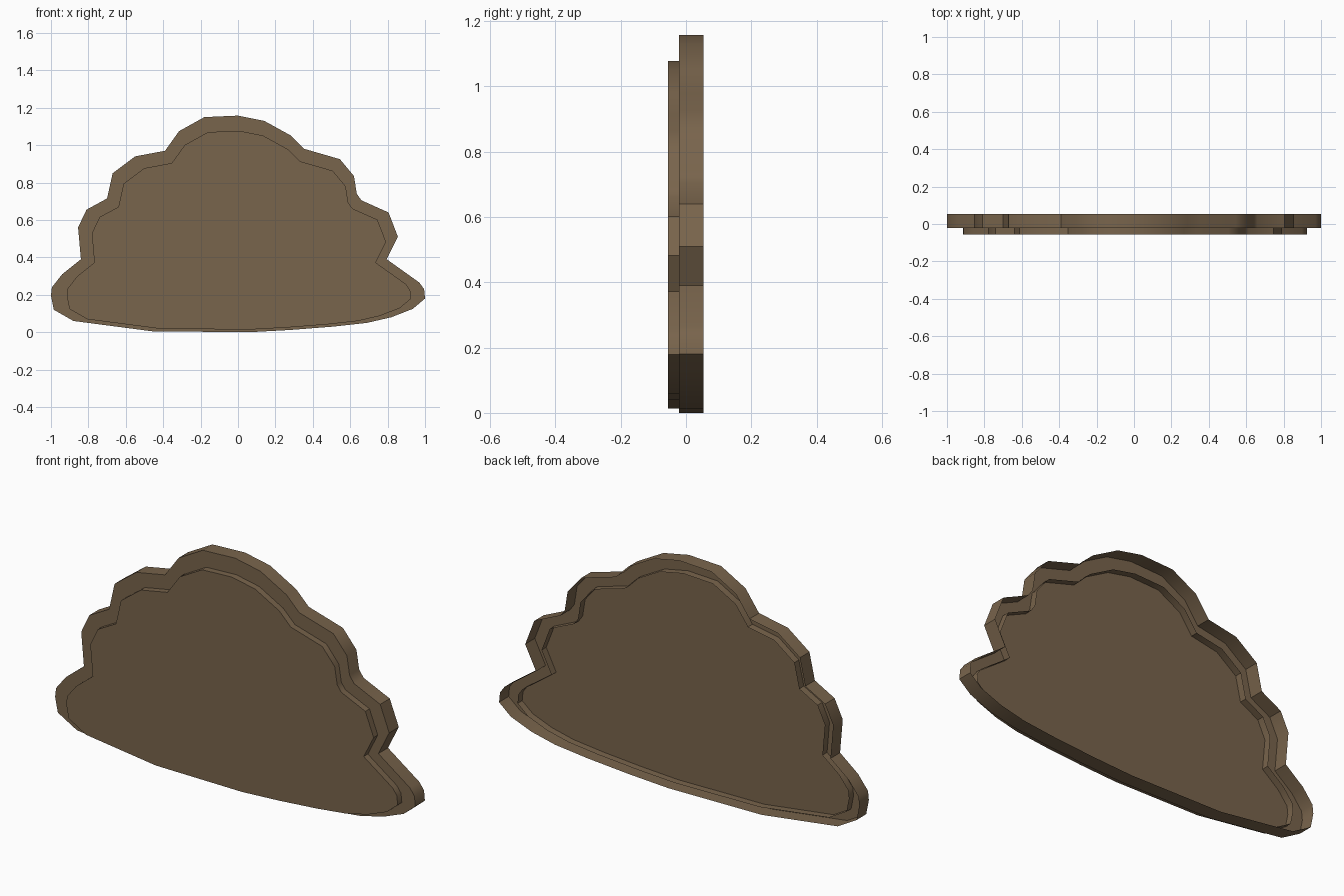
import bpy, bmesh, math

if "Cube" in bpy.data.objects:
    bpy.data.objects.remove(bpy.data.objects["Cube"])

# Scalloped outline in the xz plane, clockwise from the bottom left
OUTLINE = [
    (-0.46, 0.005), (-0.88, 0.06), (-0.985, 0.12), (-1, 0.195), (-0.995, 0.24),
    (-0.94, 0.31), (-0.84, 0.39), (-0.855, 0.56), (-0.81, 0.655), (-0.70, 0.715),
    (-0.67, 0.85), (-0.55, 0.94), (-0.39, 0.97), (-0.315, 1.075), (-0.18, 1.15),
    (0, 1.158), (0.14, 1.13), (0.285, 1.05), (0.355, 0.98), (0.545, 0.925),
    (0.62, 0.835), (0.635, 0.74), (0.66, 0.705), (0.805, 0.64), (0.855, 0.51),
    (0.795, 0.39), (0.97, 0.265), (0.995, 0.23), (1, 0.18), (0.935, 0.125),
    (0.82, 0.08), (0.69, 0.05), (0.51, 0.03), (0.28, 0.012), (0.06, 0.0)]

# Brown finish
mat = bpy.data.materials.new("brown")
mat.diffuse_color = (0.19, 0.128, 0.072, 1)
mat.use_nodes = True
mat.node_tree.nodes["Principled BSDF"].inputs["Base Color"].default_value = mat.diffuse_color


def shell(name, pts, front, back):
    """Scalloped panel with a side wall, open at the back."""
    bm = bmesh.new()
    a = [bm.verts.new((x, front, z)) for x, z in pts]
    b = [bm.verts.new((x, back, z)) for x, z in pts]
    panel = bm.faces.new(a)
    n = len(pts)
    for i in range(n):
        j = (i + 1) % n
        bm.faces.new((a[i], a[j], b[j], b[i]))
    # Outward normals, judged by the front panel
    bmesh.ops.recalc_face_normals(bm, faces=bm.faces)
    bm.normal_update()
    if panel.normal.y > 0:
        bmesh.ops.reverse_faces(bm, faces=bm.faces)
    mesh = bpy.data.meshes.new(name)
    bm.to_mesh(mesh)
    bm.free()
    mesh.materials.append(mat)
    obj = bpy.data.objects.new(name, mesh)
    bpy.context.collection.objects.link(obj)
    bpy.ops.object.select_all(action='DESELECT')
    obj.select_set(True)
    bpy.context.view_layer.objects.active = obj
    bpy.ops.object.shade_smooth_by_angle(angle=math.radians(35))


# Large rear shell, and a smaller copy pushed through it towards the front
shell("outer_panel", OUTLINE, -0.022, 0.054)
shell("inner_panel", [(x * 0.92 + 0.005, z * 0.918 + 0.014) for x, z in OUTLINE],
      -0.055, 0.015)
